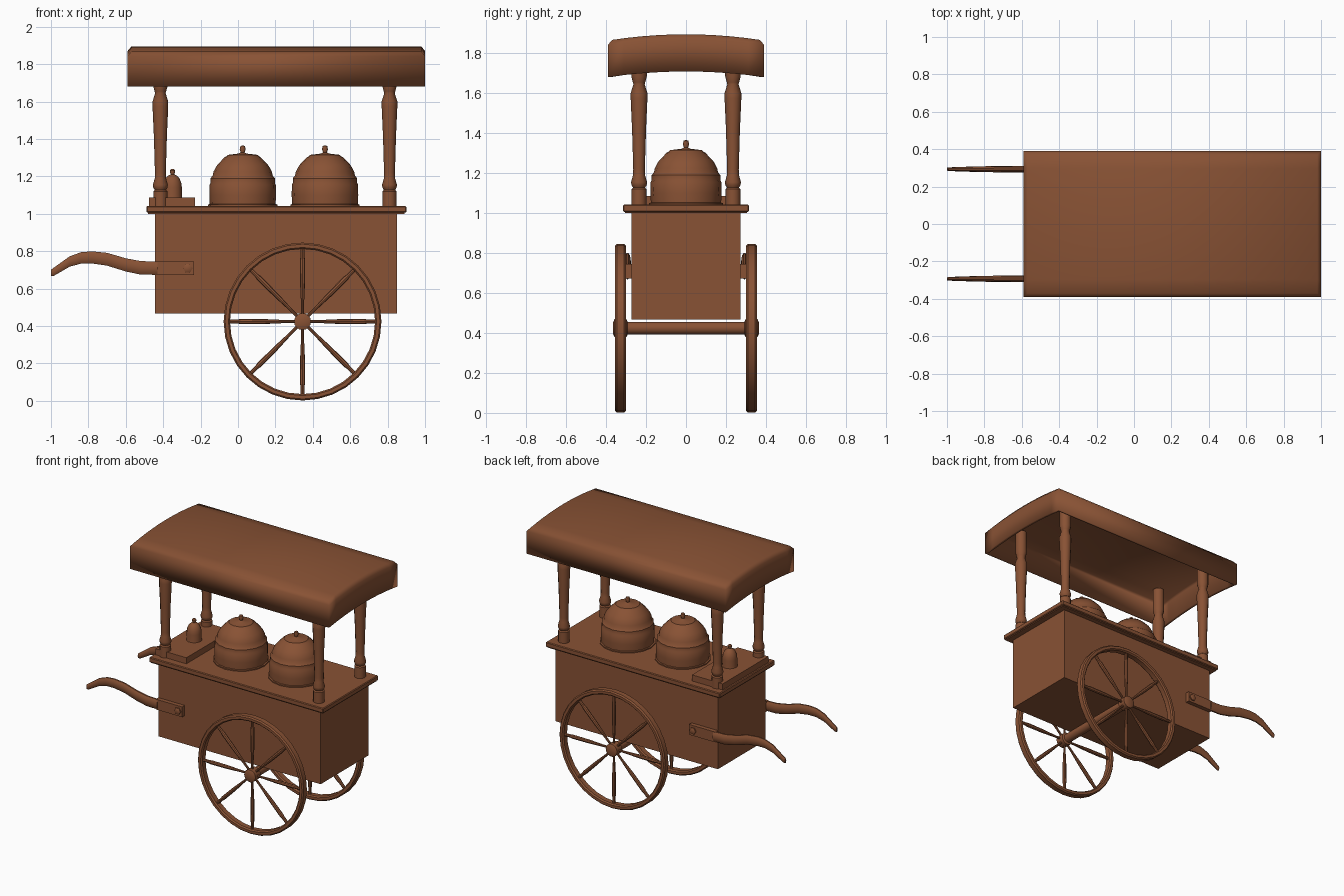
import bpy, bmesh
from math import sin, cos, pi, radians
from mathutils import Matrix, Vector

if "Cube" in bpy.data.objects:
    bpy.data.objects.remove(bpy.data.objects["Cube"])

wood = bpy.data.materials.new("brown_wood")
wood.diffuse_color = (0.25, 0.085, 0.035, 1)
wood.use_nodes = True
wood.node_tree.nodes["Principled BSDF"].inputs["Base Color"].default_value = wood.diffuse_color


def finish(name, bm, matrix=Matrix(), angle=35):
    bmesh.ops.transform(bm, matrix=matrix, verts=bm.verts)
    bmesh.ops.recalc_face_normals(bm, faces=bm.faces)
    me = bpy.data.meshes.new(name)
    bm.to_mesh(me)
    bm.free()
    me.materials.append(wood)
    me.shade_smooth()
    me.set_sharp_from_angle(angle=radians(angle))
    ob = bpy.data.objects.new(name, me)
    bpy.context.collection.objects.link(ob)
    return ob


def box(name, lo, hi, bevel=0):
    lo, hi = Vector(lo), Vector(hi)
    bm = bmesh.new()
    bmesh.ops.create_cube(bm, size=1)
    bmesh.ops.scale(bm, vec=hi - lo, verts=bm.verts)
    if bevel:
        bmesh.ops.bevel(bm, geom=bm.edges[:], offset=bevel, segments=1, affect='EDGES')
    return finish(name, bm, Matrix.Translation((lo + hi) / 2))


def skin(bm, rings, loop=False):
    """Join rings of points with quads; cap the ends unless looped."""
    rows = [[bm.verts.new(p) for p in r] for r in rings]
    n = len(rows[0])
    for a, b in zip(rows, rows[1:] + (rows[:1] if loop else [])):
        for i in range(n):
            j = (i + 1) % n
            bm.faces.new((a[i], a[j], b[j], b[i]))
    if not loop:
        bm.faces.new(rows[0])
        bm.faces.new(rows[-1])


def lathe_into(profile, segs, loop=False):
    bm = bmesh.new()
    skin(bm, [[(r * cos(2 * pi * i / segs), r * sin(2 * pi * i / segs), z)
               for i in range(segs)] for r, z in profile], loop)
    return bm


def lathe(name, profile, loc, segs=16, rot=Matrix(), loop=False):
    return finish(name, lathe_into(profile, segs, loop), Matrix.Translation(loc) @ rot)


# body, counter and small tray
box("cart_body", (-.445, -.272, .467), (.85, .272, 1.0))
box("counter_underside", (-.48, -.305, 1.0), (.89, .305, 1.012))
box("counter_top", (-.49, -.315, 1.006), (.90, .315, 1.042), .005)
box("tray", (-.475, -.26, 1.042), (-.23, .26, 1.086))

# domed pots
pot = [(.185, 1.04), (.185, 1.05), (.176, 1.052), (.178, 1.10), (.177, 1.155), (.172, 1.165),
       (.172, 1.19), (.16, 1.205), (.156, 1.225), (.143, 1.25), (.133, 1.265), (.118, 1.28),
       (.096, 1.303), (.086, 1.308), (.08, 1.315), (.022, 1.322), (.01, 1.328),
       (.016, 1.345), (.012, 1.362), (.004, 1.365)]
for side, x in (("left", .025), ("right", .465)):
    lathe("pot_" + side, pot, (x, 0, 0), 16)

# bell on the tray
bell = [(.052, 1.085), (.05, 1.10), (.05, 1.14), (.047, 1.165), (.037, 1.19), (.022, 1.205),
        (.009, 1.211), (.014, 1.222), (.014, 1.232), (.005, 1.24)]
lathe("bell", bell, (-.35, 0, 0), 14)

# turned posts
post = [(.038, 1.04), (.038, 1.12), (.03, 1.127), (.038, 1.14), (.04, 1.155), (.03, 1.19),
        (.029, 1.22), (.035, 1.42), (.042, 1.575), (.042, 1.60), (.028, 1.645), (.031, 1.655),
        (.039, 1.685), (.039, 1.845)]
for x in (-.415, .81):
    for y in (-.235, .235):
        lathe("canopy_post", post, (x, y, 0), 12)

# canopy: arched sheet with a chamfered drop edge
bm = bmesh.new()
bmesh.ops.create_grid(bm, x_segments=1, y_segments=10, size=1)
for v in bm.verts:
    v.co = (v.co.x * .775, v.co.y * .37, 1.895 - .028 * v.co.y ** 2)
edges = [e for e in bm.edges if e.is_boundary]
for scale, drop in (((.795 / .775, .39 / .37, 1), .024), ((1, 1, 1), .162)):
    geom = bmesh.ops.extrude_edge_only(bm, edges=edges)["geom"]
    verts = [g for g in geom if isinstance(g, bmesh.types.BMVert)]
    bmesh.ops.scale(bm, vec=scale, verts=verts)
    bmesh.ops.translate(bm, vec=(0, 0, -drop), verts=verts)
    edges = [g for g in geom if isinstance(g, bmesh.types.BMEdge) and g.is_boundary]
bm.normal_update()
canopy = finish("canopy", bm, Matrix.Translation((.205, 0, 0)), 60)
if canopy.data.polygons[4].normal.z < 0:
    canopy.data.flip_normals()
shell = canopy.modifiers.new("thickness", 'SOLIDIFY')
shell.thickness = .02
shell.offset = -1

# wheels: rim, hub and tapered spokes
to_y = Matrix.Rotation(pi / 2, 4, 'X')
cx, cz, R = .345, .424, .422
rim = [(R, -.018), (R, .018), (R - .008, .027), (R - .026, .027), (R - .034, .018),
       (R - .034, -.018), (R - .026, -.027), (R - .008, -.027)]
spoke = [(.008, .03), (.008, .09), (.013, .2), (.014, .33), (.011, .345), (.011, .4)]
hub = [(.03, -.037), (.045, -.03), (.045, .03), (.03, .037)]
for side, y in (("front", -.328), ("back", .328)):
    at = Vector((cx, y, cz))
    lathe(side + "_wheel_rim", rim, at, 32, to_y, loop=True)
    lathe(side + "_wheel_hub", hub, at, 16, to_y)
    for k in range(8):
        lathe(side + "_wheel_spoke", spoke, at, 8, Matrix.Rotation(k * pi / 4, 4, 'Y'))
lathe("axle", [(.032, -.33), (.032, .33)], (cx, 0, cz), 16, to_y)

# handles: x, centre z, half height, half width
path = [(-1.0, .685, .017, .008), (-.985, .69, .023, .010), (-.90, .745, .029, .013),
        (-.84, .764, .032, .015), (-.78, .767, .034, .016), (-.70, .757, .036, .017),
        (-.60, .727, .037, .018), (-.52, .711, .038, .018), (-.43, .709, .037, .018)]
for side, s in (("front", -1), ("back", 1)):
    bm = bmesh.new()
    skin(bm, [[(x, s * .293 + w * cos(a), z + h * sin(a))
               for a in (2 * pi * i / 10 for i in range(10))] for x, z, h, w in path])
    finish(side + "_handle", bm, angle=45)
    y0, y1 = sorted((s * .27, s * .302))
    box(side + "_handle_plate", (-.445, y0, .672), (-.235, y1, .746))
    lathe(side + "_handle_bolt", [(.025, -.008), (.025, .006), (.018, .01)],
          (-.268, s * .304, .709), 6, Matrix.Rotation(-s * pi / 2, 4, 'X'))
